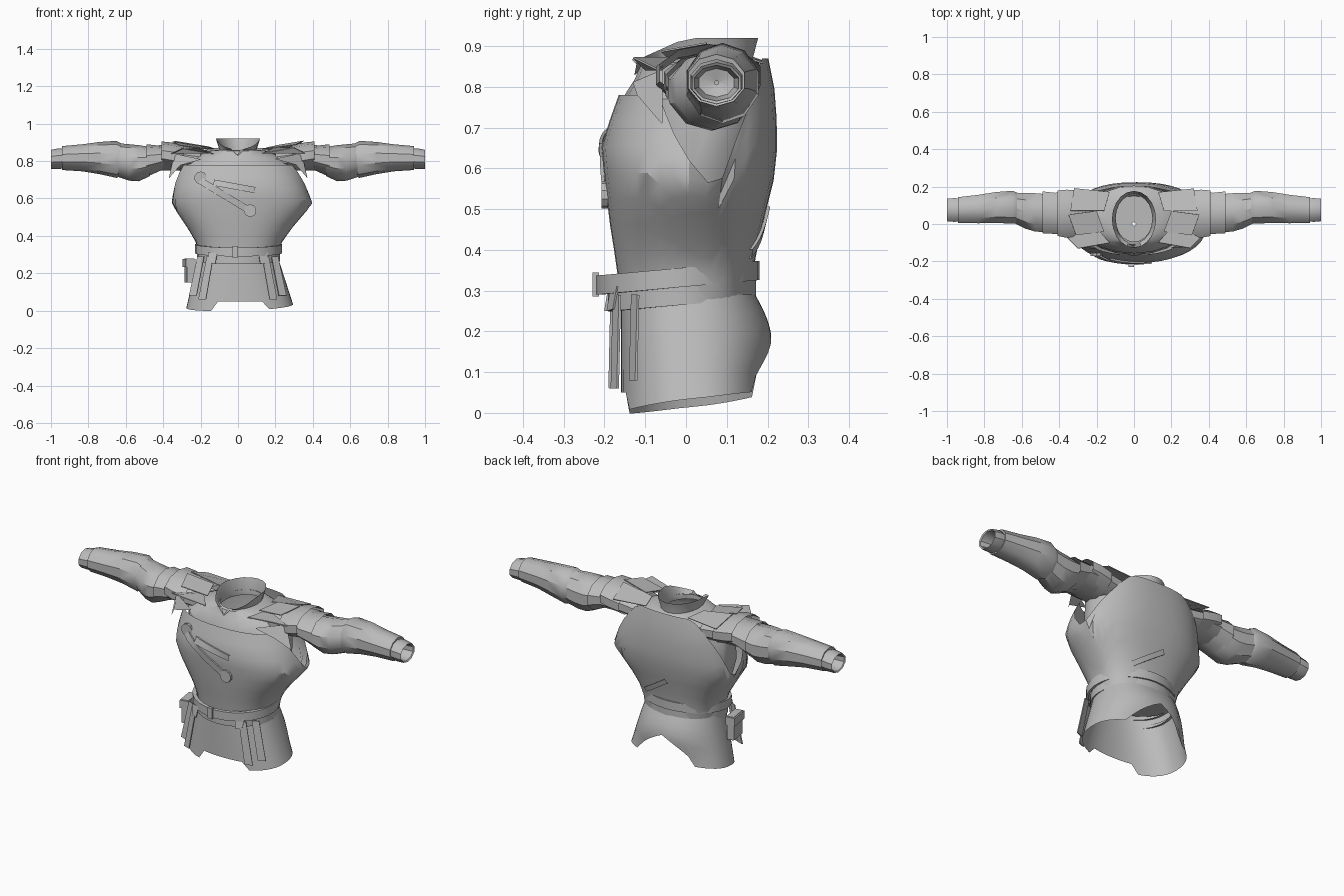
import bpy, math
from mathutils import Vector

if "Cube" in bpy.data.objects:
    bpy.data.objects.remove(bpy.data.objects["Cube"])

grey = bpy.data.materials.new("plain grey")
grey.use_nodes = True
grey.diffuse_color = (0.5, 0.5, 0.5, 1)
grey.node_tree.nodes["Principled BSDF"].inputs["Base Color"].default_value = (0.5, 0.5, 0.5, 1)


def make(name, verts, faces, angle=35):
    mesh = bpy.data.meshes.new(name)
    mesh.from_pydata([tuple(v) for v in verts], [], faces)
    mesh.materials.append(grey)
    obj = bpy.data.objects.new(name, mesh)
    bpy.context.collection.objects.link(obj)
    bpy.ops.object.select_all(action="DESELECT")
    obj.select_set(True)
    bpy.context.view_layer.objects.active = obj
    bpy.ops.object.mode_set(mode="EDIT")
    bpy.ops.mesh.select_all(action="SELECT")
    bpy.ops.mesh.normals_make_consistent(inside=False)
    bpy.ops.object.mode_set(mode="OBJECT")
    bpy.ops.object.shade_smooth_by_angle(angle=math.radians(angle))
    return obj


def loft(name, rings, angle=35):
    n = len(rings[0])
    faces = []
    for r in range(len(rings) - 1):
        for i in range(n):
            j = (i + 1) % n
            faces.append((r * n + i, r * n + j, r * n + n + j, r * n + n + i))
    return make(name, [p for ring in rings for p in ring], faces, angle)


def lerp(table, z):
    if z <= table[0][0]:
        return table[0][1:]
    for a, b in zip(table, table[1:]):
        if z <= b[0]:
            t = (z - a[0]) / (b[0] - a[0])
            return [u + (v - u) * t for u, v in zip(a[1:], b[1:])]
    return table[-1][1:]


def power(v, e):
    return math.copysign(abs(v) ** e, v)


# Torso profile: height, half width, front y, back y, sideways shift
TORSO = [(0.27, 0.21, -0.16, 0.16, 0.005), (0.36, 0.225, -0.17, 0.165, 0.005),
         (0.45, 0.285, -0.185, 0.185, 0.01), (0.57, 0.377, -0.2, 0.215, 0.022),
         (0.66, 0.355, -0.208, 0.225, 0.012), (0.78, 0.32, -0.165, 0.22, 0),
         (0.88, 0.28, -0.13, 0.2, 0)]


def torso_point(a, z):
    w, f, b, shift = lerp(TORSO, z)
    s = math.sin(a)
    return Vector((shift + w * power(math.cos(a), 0.85),
                   (f + b) / 2 + (b - f) / 2 * power(s, 0.8 if s > 0 else 0.9), z))


# Chest and back plate, with the top edge dipping into armholes
angles = [2 * math.pi * i / 40 for i in range(40)]


def top_edge(a):
    s = math.sin(a) - 0.2
    peak = 0.87 if s > 0 else 0.78
    return 0.565 + (peak - 0.565) * min(1, max(0, (abs(s) - 0.1) / 0.55)) ** 0.8


loft("breastplate", [[torso_point(a, 0.27 + (top_edge(a) - 0.27) * t / 8) for a in angles]
                     for t in range(9)], 30)


def oval(x, yc, zc, rx, ry, n=20, tilt=0.0):
    return [(x + rx * math.cos(t), yc + ry * math.sin(t), zc + tilt * math.sin(t))
            for t in [2 * math.pi * i / n for i in range(n)]]


# Padded shirt under the plate, closed at the waist, up to the neckline
loft("undershirt", [oval(0, 0, 0.31, 0.01, 0.01), oval(0, 0, 0.31, 0.2, 0.15),
                    oval(0, 0.01, 0.45, 0.255, 0.165), oval(0, 0.015, 0.6, 0.3, 0.18),
                    oval(0, 0.025, 0.77, 0.3, 0.182), oval(0, 0.04, 0.82, 0.25, 0.165),
                    oval(0, 0.032, 0.855, 0.15, 0.143), oval(0, 0.03, 0.86, 0.1, 0.125)])


# Flared collar, lower at the front with a notch
def collar_rim(x, y):
    z = 0.92 + min(0, y) * 0.45
    return z - (0.035 if y < -0.1 and abs(x) < 0.02 else 0)


loft("collar", [oval(0, 0.03, 0.83, 0.1, 0.13), oval(0, 0.03, 0.855, 0.098, 0.13),
                [(x, y, collar_rim(x, y)) for x, y, z in oval(0, 0.025, 0, 0.118, 0.152)]], 40)


# Two belts sloping down to the front
def band(name, low, high, rx, ry, yc, tilt):
    loft(name, [oval(0.003, yc, z, rx + g, ry + g, 28, tilt)
                for z, g in ((low, -0.012), (low, 0), (high, 0), (high, -0.02))], 40)


band("upper_belt", 0.308, 0.355, 0.233, 0.2, -0.02, 0.018)
band("lower_belt", 0.265, 0.31, 0.222, 0.182, -0.01, 0.016)


# Skirt, with a shallow front gap and a high arch at the back
def hem(a):
    x, s = math.cos(a), math.sin(a)
    if s < 0 and abs(x) < 0.42:
        return 0.05
    if s > 0 and abs(x) < 0.55:
        return 0.06 + 0.13 * (1 - abs(x) / 0.55) ** 0.6
    return 0.025 + 0.025 * s + 0.01 * x


skirt = []
for t in range(6):
    ring = []
    for a in [2 * math.pi * i / 48 for i in range(48)]:
        z = 0.29 + (hem(a) - 0.29) * t / 5
        k = (0.29 - z) / 0.27
        bulge = 0.03 * math.sin(min(1, k * 1.3) * math.pi) * max(0, math.sin(a))
        ring.append((0.012 * k + (0.212 + 0.075 * k) * power(math.cos(a), 0.9),
                     0.005 + 0.013 * k + (0.165 + 0.012 * k + bulge) * power(math.sin(a), 0.85), z))
    skirt.append(ring)
loft("skirt", skirt, 30)


# Flat panels with thickness
def panel(name, corners, depth=0.006):
    pts = [Vector(c) for c in corners]
    n = len(pts)
    normal = (pts[1] - pts[0]).cross(pts[2] - pts[0]).normalized() * depth
    faces = [tuple(range(n)), tuple(range(2 * n - 1, n - 1, -1))]
    faces += [(i, (i + 1) % n, n + (i + 1) % n, n + i) for i in range(n)]
    return make(name, pts + [p + normal for p in pts], faces, 20)


# Hanging straps and belt tabs at the front
for side, label in ((-1, "right"), (1, "left")):
    for i, (x, low) in enumerate(((0.13, 0.06), (0.18, 0.08))):
        y = -0.165 + 0.045 * i
        panel(f"{label}_hanging_strap_{i}", [
            (side * x, y - 0.015, 0.29), (side * (x + 0.035), y, 0.29),
            (side * (x + 0.08), y - 0.005, low), (side * (x + 0.04), y - 0.02, low)])
    panel(f"{label}_belt_tab", [(side * 0.11, -0.185, 0.31), (side * 0.16, -0.17, 0.31),
                                (side * 0.15, -0.18, 0.255), (side * 0.12, -0.195, 0.25)])


def box(name, center, size, turn=0.0):
    bpy.ops.mesh.primitive_cube_add(size=1, location=center, rotation=(0, 0, turn))
    obj = bpy.context.object
    obj.name = name
    obj.scale = size
    obj.data.materials.append(grey)
    bevel = obj.modifiers.new("bevel", "BEVEL")
    bevel.width, bevel.segments = 0.008, 1
    return obj


box("belt_buckle", (-0.015, -0.221, 0.315), (0.03, 0.016, 0.06))
box("pouch", (-0.26, -0.06, 0.215), (0.04, 0.1, 0.13), 0.15)
box("pouch_flap", (-0.262, -0.06, 0.255), (0.052, 0.11, 0.045), 0.15)


# Straps laid over the torso
def surface(x, z, side, lift):
    w, f, b, shift = lerp(TORSO, z)
    c = min(1, abs(x - shift) / w) ** (1 / 0.85)
    bend = (1 - c * c) ** (0.4 if side > 0 else 0.45)
    return Vector((x, (f + b) / 2 + side * ((b - f) / 2 * bend + lift), z))


def strap(name, start, end, width, side):
    a, b = Vector(start), Vector(end)
    across = Vector((a.y - b.y, b.x - a.x)).normalized() * width / 2
    rows = []
    for i in range(9):
        p = a.lerp(b, i / 8)
        rows.append([surface(q.x, q.y, side, h) for q, h in
                     ((p - across, 0), (p - across, 0.008), (p + across, 0.008), (p + across, 0))])
    loft(name, rows, 40)


strap("chest_strap", (-0.21, 0.70), (0.07, 0.53), 0.036, -1)
strap("chest_short_strap", (-0.13, 0.685), (0.09, 0.645), 0.032, -1)
strap("back_strap", (0.14, 0.39), (-0.02, 0.495), 0.026, 1)
for name, x, z in (("upper_stud", -0.2, 0.71), ("lower_stud", 0.065, 0.535)):
    bpy.ops.mesh.primitive_cylinder_add(vertices=10, radius=0.034, depth=0.016,
                                        location=surface(x, z, -1, 0.004),
                                        rotation=(math.pi / 2, 0, 0))
    bpy.context.object.name = name
    bpy.context.object.data.materials.append(grey)


# Sleeve pieces; each station is x, front y, back y, bottom z, top z
SLEEVES = {
    "shoulder_sleeve": [(0.2, -0.05, 0.17, 0.74, 0.865), (0.3, -0.06, 0.175, 0.75, 0.88),
                        (0.42, -0.05, 0.175, 0.75, 0.885)],
    "upper_guard": [(0.29, -0.07, 0.185, 0.745, 0.885), (0.36, -0.08, 0.19, 0.755, 0.9),
                    (0.41, -0.07, 0.185, 0.765, 0.905)],
    "middle_guard": [(0.4, -0.06, 0.17, 0.755, 0.88), (0.49, -0.055, 0.18, 0.715, 0.89)],
    "elbow_sleeve": [(0.47, -0.05, 0.165, 0.72, 0.875), (0.53, -0.045, 0.17, 0.692, 0.885),
                     (0.58, -0.03, 0.17, 0.695, 0.89), (0.64, 0.0, 0.172, 0.715, 0.895)],
    "forearm_guard": [(0.625, 0.0, 0.172, 0.72, 0.895), (0.65, -0.003, 0.182, 0.71, 0.908),
                      (0.74, 0.002, 0.175, 0.73, 0.902), (0.83, 0.0, 0.16, 0.745, 0.89),
                      (0.94, 0.002, 0.147, 0.752, 0.88), (0.935, 0.02, 0.13, 0.77, 0.86)],
    "cuff": [(0.9, 0.015, 0.135, 0.765, 0.865), (0.96, 0.008, 0.142, 0.757, 0.868),
             (1.0, 0.012, 0.138, 0.758, 0.86), (0.995, 0.018, 0.132, 0.765, 0.853),
             (0.93, 0.03, 0.12, 0.775, 0.845), (0.92, 0.07, 0.08, 0.805, 0.815)],
}
for side, label in ((1, "left"), (-1, "right")):
    for name, stations in SLEEVES.items():
        loft(f"{label}_{name}", [
            [(side * x, (f + b) / 2 + (b - f) / 2 * math.cos(t),
              (lo + hi) / 2 + (hi - lo) / 2 * math.sin(t))
             for t in [2 * math.pi * (i + 0.5) / 10 for i in range(10)]]
            for x, f, b, lo, hi in stations], 35)
    # Layered torn shoulder flaps
    for i, corners in enumerate((
            [(0.13, -0.1, 0.84), (0.3, -0.13, 0.87), (0.36, -0.07, 0.84), (0.2, -0.02, 0.87)],
            [(0.16, -0.04, 0.865), (0.31, -0.06, 0.885), (0.35, 0.05, 0.905), (0.2, 0.07, 0.88)],
            [(0.2, -0.13, 0.81), (0.31, -0.12, 0.78), (0.37, -0.06, 0.71), (0.34, -0.06, 0.84)],
            [(0.13, 0.17, 0.865), (0.32, 0.19, 0.86), (0.34, 0.07, 0.905), (0.16, 0.07, 0.875)])):
        panel(f"{label}_shoulder_flap_{i}", [(side * x, y, z) for x, y, z in corners], 0.004)
